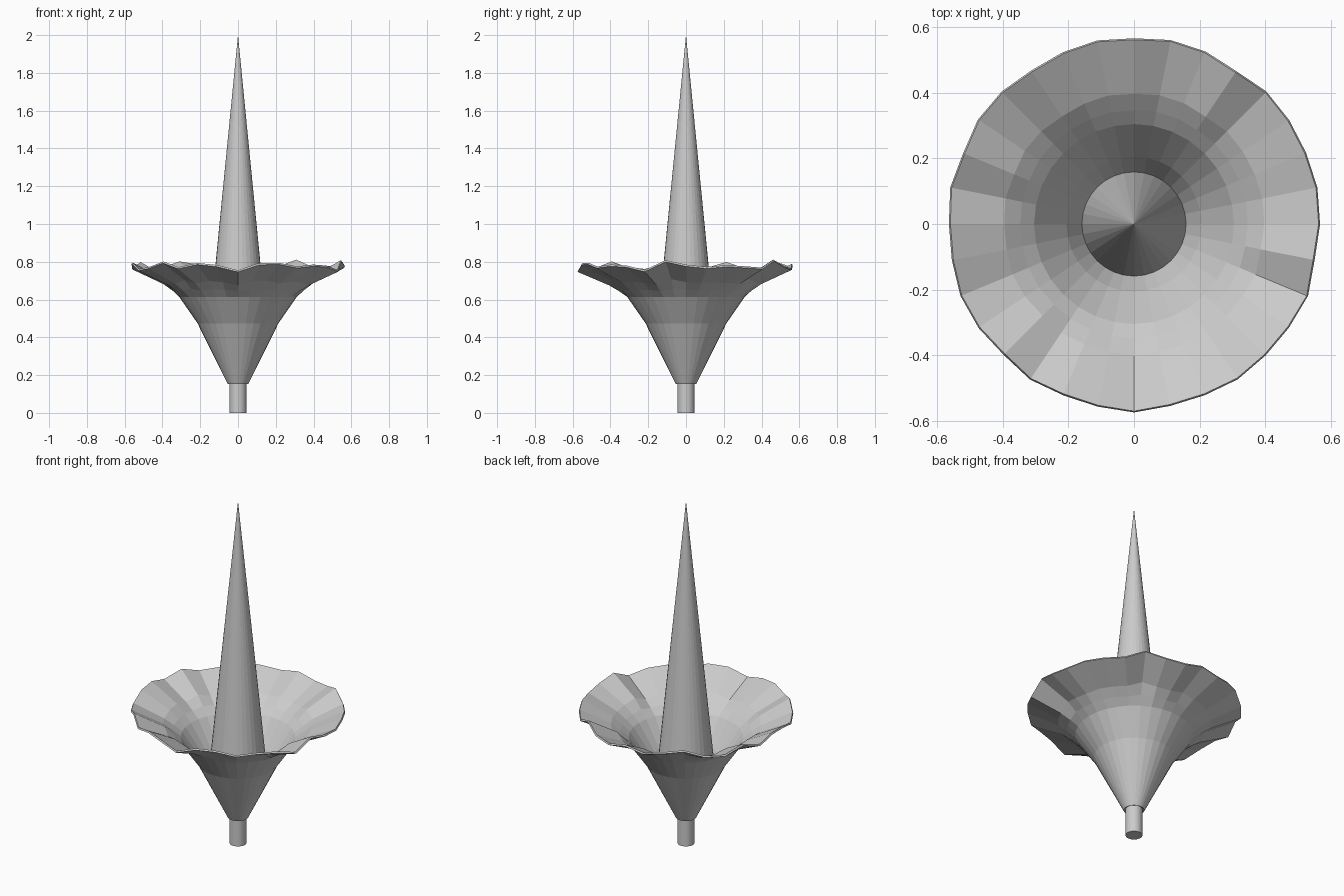
import bpy, bmesh
from math import sin, cos, pi

if "Cube" in bpy.data.objects:
    bpy.data.objects.remove(bpy.data.objects["Cube"])

SIDES = 32


def make_object(name, bm):
    bmesh.ops.recalc_face_normals(bm, faces=bm.faces)
    mesh = bpy.data.meshes.new(name)
    bm.to_mesh(mesh)
    bm.free()
    obj = bpy.data.objects.new(name, mesh)
    bpy.context.collection.objects.link(obj)
    return obj


def cone(name, r_bottom, r_top, z0, z1):
    bm = bmesh.new()
    bmesh.ops.create_cone(bm, cap_ends=True, segments=SIDES,
                          radius1=r_bottom, radius2=r_top, depth=z1 - z0)
    bmesh.ops.translate(bm, verts=bm.verts, vec=(0, 0, (z0 + z1) / 2))
    bmesh.ops.remove_doubles(bm, verts=bm.verts, dist=1e-5)
    return make_object(name, bm)


def ruffle(a):
    p = a + pi / 2
    return -0.017 * cos(11 * p) - 0.010 * cos(6 * p + 0.4) + 0.006 * sin(15 * p)


# stem and central spike
cone("stem", 0.045, 0.045, 0.0, 0.17)
cone("central_spike", 0.16, 0.0, 0.37, 2.0)

# flared flower: radius, height, ruffle strength
profile = [(0.050, 0.155, 0), (0.210, 0.477, 0), (0.308, 0.618, 0.0),
           (0.350, 0.655, 0.25), (0.400, 0.695, 0.6), (0.565, 0.777, 1.0)]
bm = bmesh.new()
rings = []
for r, z, k in profile:
    ring = []
    for i in range(SIDES):
        a = 2 * pi * i / SIDES
        w = ruffle(a) * k
        rr = r - 0.25 * w
        ring.append(bm.verts.new((rr * cos(a), rr * sin(a), z + w)))
    rings.append(ring)
for lo, hi in zip(rings, rings[1:]):
    for i in range(SIDES):
        j = (i + 1) % SIDES
        bm.faces.new((lo[i], lo[j], hi[j], hi[i]))
flower = make_object("ruffled_flower", bm)

# thin petal wall
wall = flower.modifiers.new("wall", "SOLIDIFY")
wall.thickness = 0.01
wall.offset = 0
